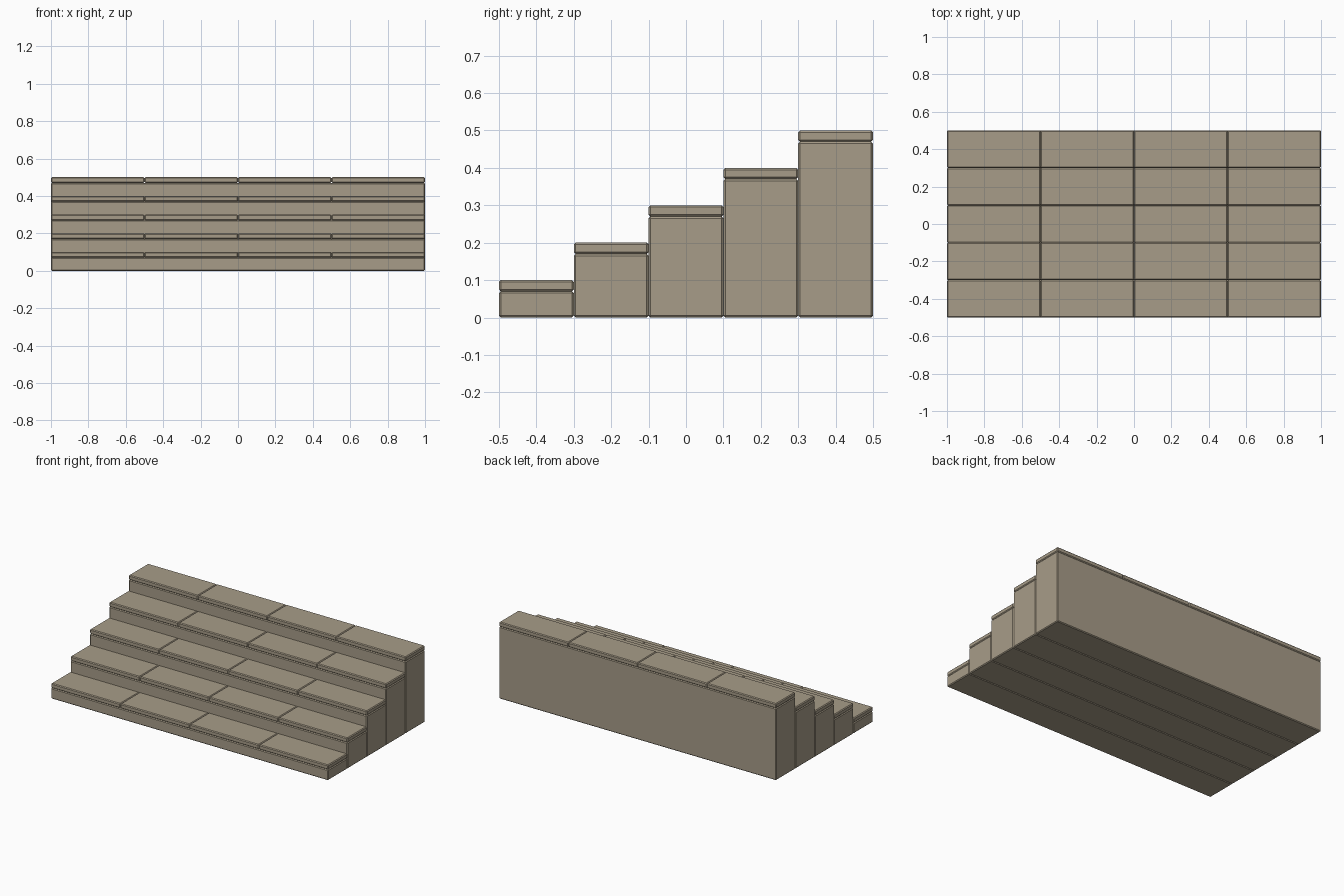
import bpy
import bmesh

if "Cube" in bpy.data.objects:
    bpy.data.objects.remove(bpy.data.objects["Cube"])

STEPS, SLABS = 5, 4
DEPTH, RISE = 0.2, 0.1
SLAB_W, SLAB_H = 0.5, 0.03
CHAMFER = 0.005

stone = bpy.data.materials.new("tan_stone")
stone.diffuse_color = (0.39, 0.335, 0.248, 1)
stone.use_nodes = True
stone.node_tree.nodes["Principled BSDF"].inputs["Base Color"].default_value = stone.diffuse_color


def chamfered_block(name, x0, x1, y0, y1, z0, z1):
    """Box between two corners with small flat chamfers on every edge."""
    bm = bmesh.new()
    bmesh.ops.create_cube(bm, size=1)
    for v in bm.verts:
        v.co.x = x1 if v.co.x > 0 else x0
        v.co.y = y1 if v.co.y > 0 else y0
        v.co.z = z1 if v.co.z > 0 else z0
    bmesh.ops.bevel(bm, geom=bm.edges[:], offset=CHAMFER, segments=1,
                    profile=0.5, affect='EDGES')
    mesh = bpy.data.meshes.new(name)
    bm.to_mesh(mesh)
    bm.free()
    mesh.materials.append(stone)
    obj = bpy.data.objects.new(name, mesh)
    bpy.context.collection.objects.link(obj)
    return obj


for i in range(STEPS):
    y0 = -0.5 + i * DEPTH
    top = (i + 1) * RISE
    # Long riser block reaching down to the ground
    chamfered_block(f"riser_{i + 1}", -1, 1, y0, y0 + DEPTH, 0, top - SLAB_H)
    # Row of tread slabs on top
    for j in range(SLABS):
        x0 = -1 + j * SLAB_W
        chamfered_block(f"tread_slab_{i + 1}_{j + 1}", x0, x0 + SLAB_W,
                        y0, y0 + DEPTH, top - SLAB_H, top)
